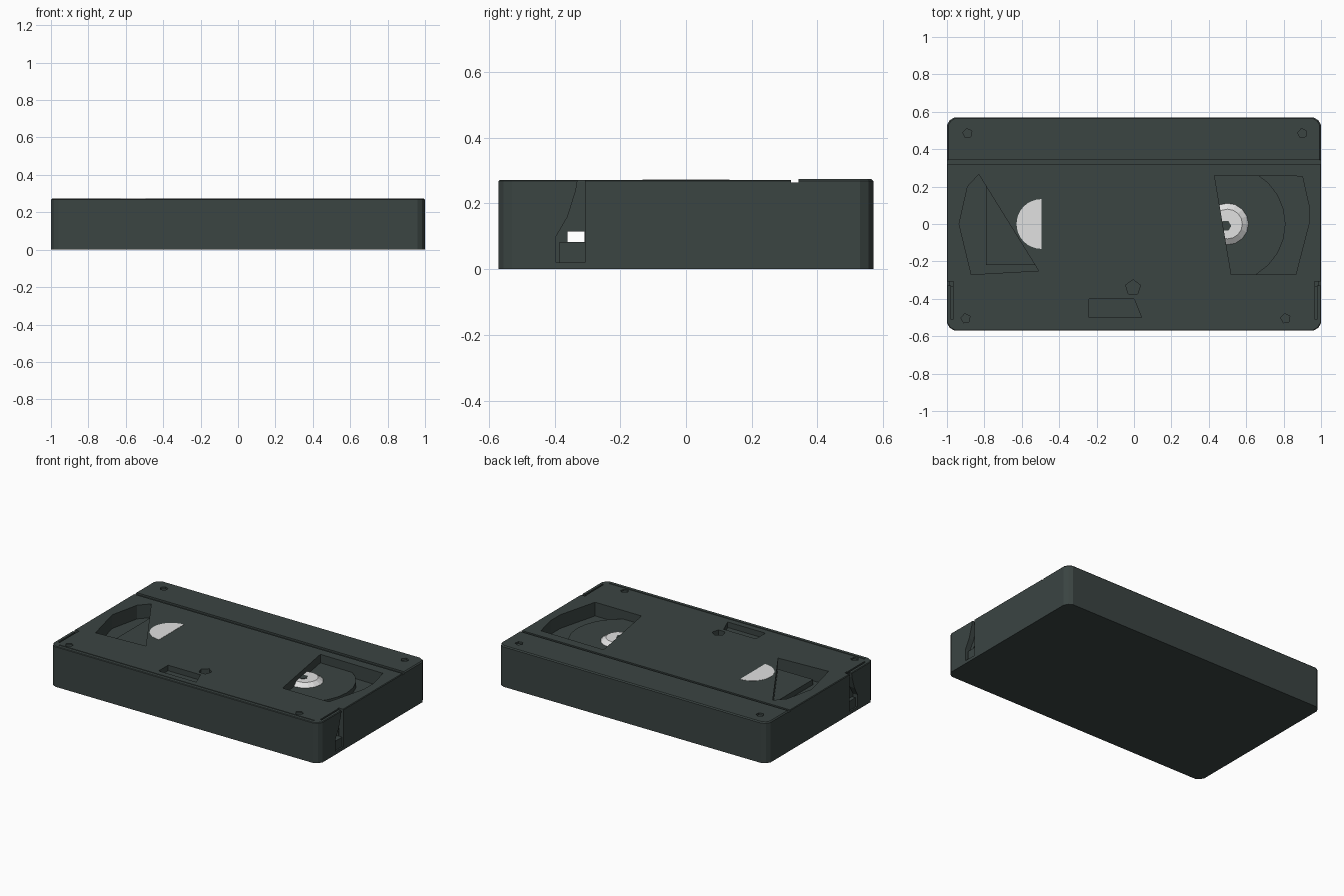
import bpy, bmesh, math
from mathutils import Vector

cube = bpy.data.objects.get("Cube")
if cube:
    bpy.data.objects.remove(cube, do_unlink=True)


def material(name, rgb):
    m = bpy.data.materials.new(name)
    m.use_nodes = True
    m.diffuse_color = (*rgb, 1)
    m.node_tree.nodes["Principled BSDF"].inputs["Base Color"].default_value = (*rgb, 1)
    return m


DARK = material("charcoal plastic", (0.043, 0.058, 0.055))
PALE = material("pale plastic", (0.75, 0.75, 0.75))


def finish(name, bm, mat):
    bmesh.ops.recalc_face_normals(bm, faces=bm.faces)
    mesh = bpy.data.meshes.new(name)
    bm.to_mesh(mesh)
    bm.free()
    mesh.materials.append(mat)
    ob = bpy.data.objects.new(name, mesh)
    bpy.context.collection.objects.link(ob)
    return ob


def prism(name, pts, lo, hi, axis="z", mat=DARK, bevel=0, top_scale=None):
    """Extrude a 2D outline from lo to hi along z, or along x from (y, z) points."""
    bm = bmesh.new()
    place = (lambda p, h: Vector((p[0], p[1], h))) if axis == "z" else (lambda p, h: Vector((h, p[0], p[1])))
    base = [bm.verts.new(place(p, lo)) for p in pts]
    top = [bm.verts.new(place(p, hi)) for p in pts]
    if top_scale:
        mid = sum((v.co for v in top), Vector()) / len(top)
        for v in top:
            v.co = mid + (v.co - mid) * top_scale
    bm.faces.new(base)
    lid = bm.faces.new(top)
    n = len(pts)
    for i in range(n):
        bm.faces.new((base[i], base[(i + 1) % n], top[(i + 1) % n], top[i]))
    if bevel:
        bmesh.ops.bevel(bm, geom=list(lid.edges), offset=bevel, segments=1, affect="EDGES")
    return finish(name, bm, mat)


def rect(a, b, c, d):
    return [(a, c), (b, c), (b, d), (a, d)]


def ring(x, y, r, n, start=0, sweep=2 * math.pi):
    return [(x + r * math.cos(start + sweep * i / n), y + r * math.sin(start + sweep * i / n)) for i in range(n)]


def cut(target, *args, **kw):
    cutter = prism("cutter", *args, **kw)
    cutter.hide_render = True
    mod = target.modifiers.new("cut", "BOOLEAN")
    mod.operation = "DIFFERENCE"
    mod.solver = "EXACT"
    mod.object = cutter
    bpy.context.view_layer.objects.active = target
    bpy.ops.object.modifier_apply(modifier=mod.name)
    bpy.data.objects.remove(cutter, do_unlink=True)


# Cassette shell with clipped corners
W, D, H = 1.0, 0.57, 0.275
c, k = 0.04, 0.015
half = [(W - c, -D), (W - k, k - D), (W, c - D), (W, D - c), (W - k, D - k), (W - c, D)]
shell = prism("cassette_shell", half + [(-x, y) for x, y in reversed(half)], 0, H, bevel=0.007)

# Lower main deck, and the groove in front of the back grip strip
cut(shell, rect(-1.1, 1.1, -0.7, 0.33), 0.272, 0.4)
cut(shell, rect(-1.1, 1.1, 0.32, 0.342), 0.263, 0.4)

# Reel windows
left_window = [(0.43, 0.26), (0.9, 0.255), (0.935, 0.1), (0.935, 0), (0.865, -0.27), (0.52, -0.27)]
right_window = [(-0.83, 0.265), (-0.89, 0.2), (-0.935, 0), (-0.87, -0.27), (-0.51, -0.25)]
for window in (left_window, right_window):
    cut(shell, window, 0.18, 0.4)

# Front door seam and finger notch
cut(shell, rect(-0.95, 0.95, -0.545, -0.539), 0.265, 0.4)
cut(shell, [(-0.24, -0.5), (0.04, -0.5), (0.0, -0.4), (-0.24, -0.4)], 0.235, 0.4)

# Door hinge recesses and side slots
hinge = [(-0.308, 0.3), (-0.325, 0.3), (-0.335, 0.24), (-0.36, 0.16), (-0.395, 0.1), (-0.395, 0.02), (-0.308, 0.02)]
for s in (-1, 1):
    lo, hi = sorted((s * 0.965, s * 1.1))
    cut(shell, hinge, lo, hi, axis="x")
    lo, hi = sorted((s * 0.968, s * 0.979))
    cut(shell, rect(lo, hi, -0.51, -0.32), 0.25, 0.4)

# Open channel behind the door
cut(shell, rect(-0.36, -0.309, 0.083, 0.114), -1.1, 1.1, axis="x")

# Moulded holes: centre pin and corner dimples
cut(shell, ring(-0.005, -0.34, 0.042, 5, 0.3), 0.22, 0.4)
for x, y in ((-0.89, 0.485), (0.9, 0.485), (-0.9, -0.505), (0.81, -0.505)):
    cut(shell, ring(x, y, 0.026, 5, 0.5), 0.262, 0.4)

# Hinge blocks low on each side
for s in (-1, 1):
    lo, hi = sorted((s * 0.96, s * 0.99))
    prism("left_hinge_block" if s > 0 else "right_hinge_block",
          rect(-0.385, -0.305, 0.015, 0.083), lo, hi, axis="x")

# Tape packs seen inside the windows
left_tape = prism("left_tape_pack", ring(0.5, 0, 0.31, 24), 0.15, 0.215)
prism("right_tape_pack", rect(-0.79, -0.45, -0.22, 0.22), 0.15, 0.215)

# Left hub, with its dark spindle socket, and right hub flush with the deck
prism("left_hub", ring(0.5, 0, 0.132, 16), 0.2, 0.238, mat=PALE, top_scale=0.6)
prism("left_hub_socket", ring(0.49, -0.01, 0.03, 6), 0.23, 0.241)
half_disc = ring(-0.495, 0, 0.133, 16, math.pi / 2, math.pi) + [(-0.495, -0.133)]
prism("right_hub_plate", half_disc, 0.268, 0.2735, mat=PALE)
